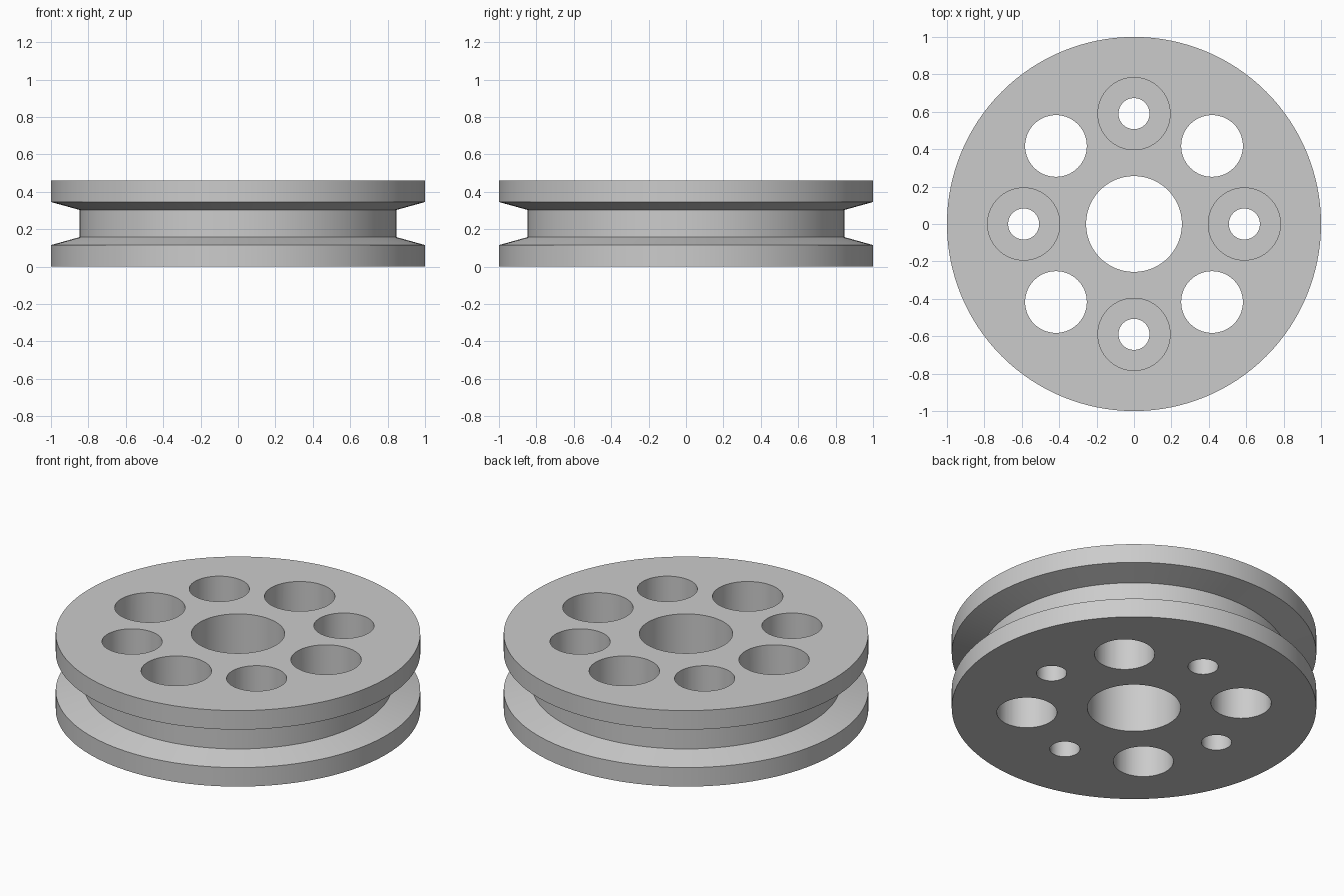
import bpy, bmesh, math

if "Cube" in bpy.data.objects:
    bpy.data.objects.remove(bpy.data.objects["Cube"])

grey = bpy.data.materials.new("plain grey")
grey.diffuse_color = (0.6, 0.6, 0.6, 1)
grey.use_nodes = True
grey.node_tree.nodes["Principled BSDF"].inputs["Base Color"].default_value = grey.diffuse_color


def lathe(bm, profile, steps, cx=0.0, cy=0.0):
    """Revolve a closed (radius, z) profile around a vertical axis; radius 0 points become poles."""
    rings = []
    for r, z in profile:
        if r == 0:
            rings.append([bm.verts.new((cx, cy, z))] * steps)
        else:
            rings.append([bm.verts.new((cx + r * math.cos(2 * math.pi * i / steps),
                                        cy + r * math.sin(2 * math.pi * i / steps), z))
                          for i in range(steps)])
    for a, b in zip(rings, rings[1:] + rings[:1]):
        for i in range(steps):
            j = (i + 1) % steps
            quad = list(dict.fromkeys((a[i], a[j], b[j], b[i])))
            if len(quad) > 2:
                bm.faces.new(quad)


def make_object(name, bm):
    bmesh.ops.recalc_face_normals(bm, faces=bm.faces)
    mesh = bpy.data.meshes.new(name)
    bm.to_mesh(mesh)
    bm.free()
    mesh.materials.append(grey)
    ob = bpy.data.objects.new(name, mesh)
    bpy.context.collection.objects.link(ob)
    return ob


# Grooved wheel with its centre bore
bm = bmesh.new()
lathe(bm, [(0.256, 0), (1, 0), (1, 0.115), (0.848, 0.157), (0.848, 0.303),
           (1, 0.345), (1, 0.46), (0.256, 0.46)], 128)
wheel = make_object("pulley_wheel", bm)

# Cutters: stepped screw holes on the axes, plain round holes on the diagonals
bm = bmesh.new()
for k in range(8):
    a = k * math.pi / 4
    if k % 2 == 0:
        profile = [(0, -0.1), (0.083, -0.1), (0.083, 0.18), (0.193, 0.18), (0.193, 0.6), (0, 0.6)]
    else:
        profile = [(0, -0.1), (0.165, -0.1), (0.165, 0.6), (0, 0.6)]
    lathe(bm, profile, 64, 0.59 * math.cos(a), 0.59 * math.sin(a))
cutter = make_object("hole_cutter", bm)
cutter.hide_render = True

# Cut the holes, then drop the cutter
mod = wheel.modifiers.new("holes", "BOOLEAN")
mod.operation = "DIFFERENCE"
mod.solver = "EXACT"
mod.object = cutter
bpy.context.view_layer.objects.active = wheel
wheel.select_set(True)
bpy.ops.object.modifier_apply(modifier=mod.name)
bpy.data.objects.remove(cutter)

# Smooth round walls, sharp rims
bpy.ops.object.shade_smooth_by_angle(angle=math.radians(30))
